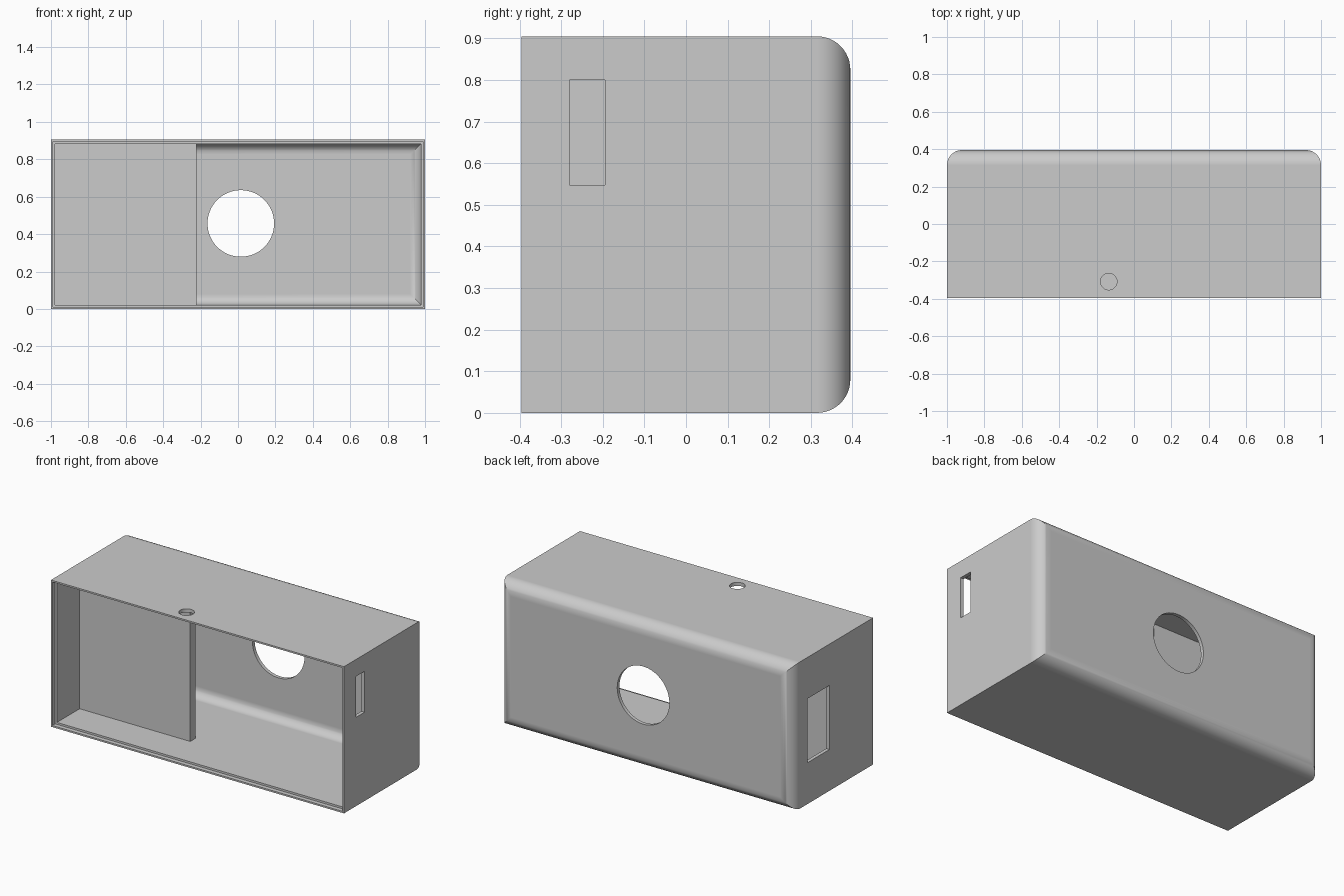
import bpy, bmesh, math

if "Cube" in bpy.data.objects:
    bpy.data.objects.remove(bpy.data.objects["Cube"])

W, D, H = 1.0, 0.395, 0.905      # half width, half depth, height
WALL, LIP, LIP_DEPTH = 0.022, 0.010, 0.027
R, SEG = 0.08, 12                # back edge rounding

grey = bpy.data.materials.new("grey plastic")
grey.diffuse_color = (0.6, 0.6, 0.6, 1)
grey.use_nodes = True
grey.node_tree.nodes["Principled BSDF"].inputs["Base Color"].default_value = grey.diffuse_color


def make_object(name, bm):
    bmesh.ops.recalc_face_normals(bm, faces=bm.faces)
    me = bpy.data.meshes.new(name)
    bm.to_mesh(me)
    bm.free()
    me.materials.append(grey)
    ob = bpy.data.objects.new(name, me)
    bpy.context.collection.objects.link(ob)
    return ob


def box(name, x0, x1, y0, y1, z0, z1):
    bm = bmesh.new()
    bmesh.ops.create_cube(bm, size=1)
    for v in bm.verts:
        v.co = ((x0 + x1) / 2 + v.co.x * (x1 - x0),
                (y0 + y1) / 2 + v.co.y * (y1 - y0),
                (z0 + z1) / 2 + v.co.z * (z1 - z0))
    return make_object(name, bm)


def cylinder(name, loc, radius, depth, rot_x=0.0):
    bm = bmesh.new()
    bmesh.ops.create_cone(bm, cap_ends=True, segments=64, radius1=radius,
                          radius2=radius, depth=depth)
    ob = make_object(name, bm)
    ob.location = loc
    ob.rotation_euler.x = rot_x
    return ob


# Housing: rectangular loops lofted from the back, round the lip, and back inside
arc = [(R - t, t) for t in (0,)]
outer, inner = [], []
for i in range(SEG + 1):
    a = math.pi / 2 * i / SEG
    s, c = math.sin(a), math.cos(a)
    outer.append((R * (1 - s), D - R + R * c))
    r = R - WALL
    inner.append((WALL + r * (1 - s), D - R + r * c))
path = outer + [(0, -D), (LIP, -D), (LIP, -D + LIP_DEPTH),
                (WALL, -D + LIP_DEPTH)] + inner[::-1]
bm = bmesh.new()
loops = [[bm.verts.new(p) for p in ((-W + o, y, o), (W - o, y, o),
                                    (W - o, y, H - o), (-W + o, y, H - o))]
         for o, y in path]
for a, b in zip(loops, loops[1:]):
    for i in range(4):
        j = (i + 1) % 4
        bm.faces.new((a[i], a[j], b[j], b[i]))
bm.faces.new(loops[0])
bm.faces.new(loops[-1])
housing = make_object("housing", bm)

# Openings: lens hole at the back, button hole on top, slot and port in the sides
cutters = [
    cylinder("back_hole_cutter", (0.015, D, 0.457), 0.178, 0.2, math.pi / 2),
    cylinder("top_hole_cutter", (-0.135, -0.308, H), 0.044, 0.2),
    box("right_slot_cutter", 0.9, 1.1, -0.28, -0.195, 0.548, 0.80),
    box("left_port_cutter", -1.1, -0.9, 0.03, 0.245, 0.255, 0.65),
]
bpy.context.view_layer.objects.active = housing
for cut in cutters:
    mod = housing.modifiers.new(cut.name, 'BOOLEAN')
    mod.operation, mod.solver, mod.object = 'DIFFERENCE', 'EXACT', cut
    bpy.ops.object.modifier_apply(modifier=mod.name)
for cut in cutters:
    bpy.data.objects.remove(cut)

# Partition plate across the left part of the inside
box("partition", -W + 0.01, -0.223, -0.147, -0.097, 0.01, H - 0.01)

# Smooth the rounded edges and keep the flat walls flat
bpy.ops.object.select_all(action='DESELECT')
housing.select_set(True)
bpy.ops.object.shade_smooth_by_angle(angle=math.radians(30))
weighted = housing.modifiers.new("flat_walls", 'WEIGHTED_NORMAL')
weighted.keep_sharp = True
